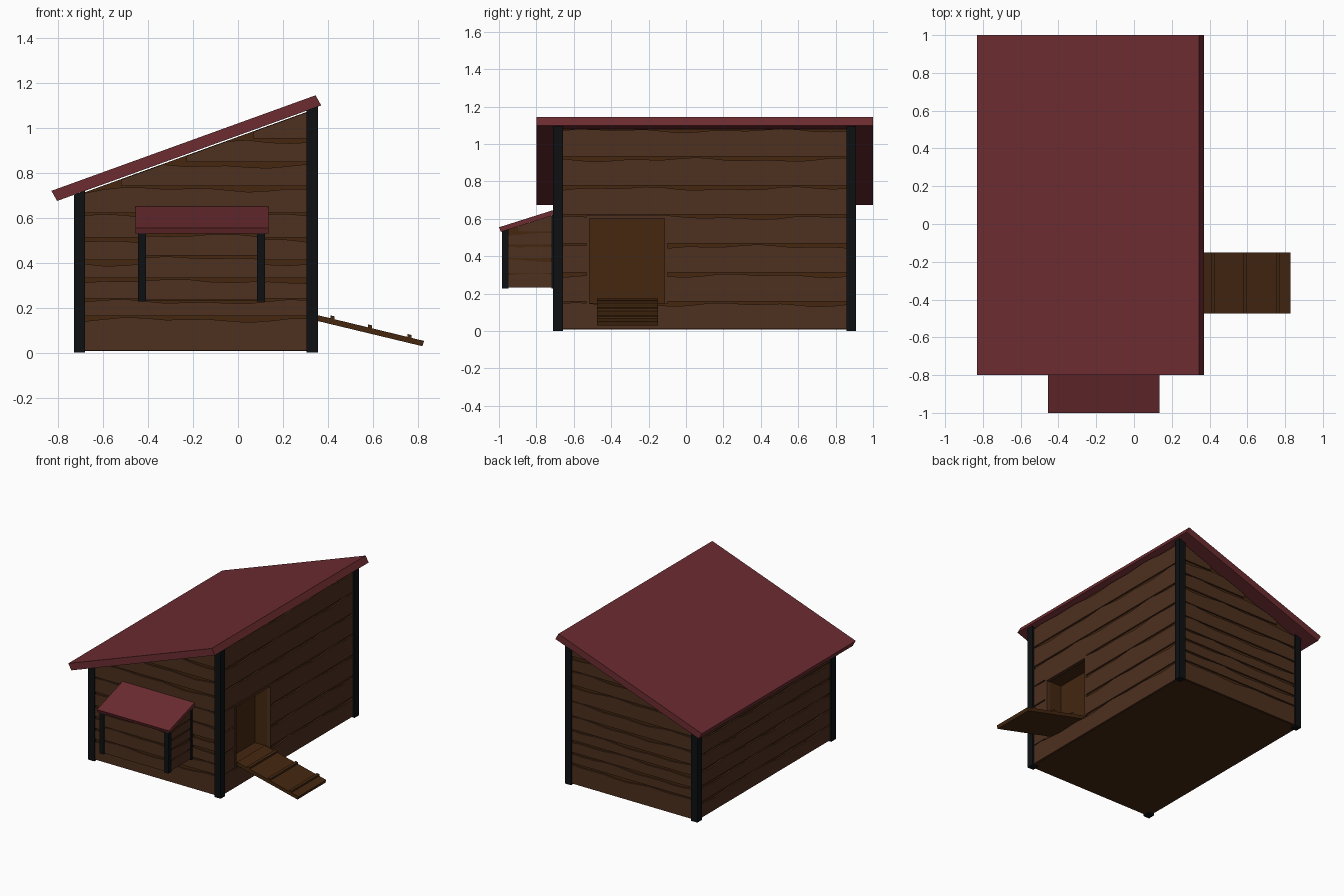
import bpy, bmesh, math, random

if "Cube" in bpy.data.objects:
    bpy.data.objects.remove(bpy.data.objects["Cube"])

random.seed(4)


def material(name, rgb):
    m = bpy.data.materials.new(name)
    m.diffuse_color = (*rgb, 1)
    m.use_nodes = True
    m.node_tree.nodes["Principled BSDF"].inputs["Base Color"].default_value = m.diffuse_color
    return m


ROOF = material("red_roof", (0.15, 0.025, 0.03))
PLANK = material("plank_wood", (0.075, 0.029, 0.013))
DARK = material("dark_wood", (0.058, 0.02, 0.005))
BLACK = material("black_post", (0.004, 0.005, 0.006))


def add_prism(bm, pts, place, d0, d1):
    a = [bm.verts.new(place(u, v, d0)) for u, v in pts]
    b = [bm.verts.new(place(u, v, d1)) for u, v in pts]
    bm.faces.new(a)
    bm.faces.new(b[::-1])
    for i in range(len(pts)):
        j = (i + 1) % len(pts)
        bm.faces.new((a[j], a[i], b[i], b[j]))


def finish(bm, name, mat):
    bmesh.ops.recalc_face_normals(bm, faces=bm.faces)
    me = bpy.data.meshes.new(name)
    bm.to_mesh(me)
    bm.free()
    me.materials.append(mat)
    ob = bpy.data.objects.new(name, me)
    bpy.context.collection.objects.link(ob)


def prisms(name, mat, place, parts):
    bm = bmesh.new()
    for pts, d0, d1 in parts:
        add_prism(bm, pts, place, d0, d1)
    finish(bm, name, mat)


def xz(u, v, d):
    return (u, d, v)


def yz(u, v, d):
    return (d, u, v)


def rect(u0, u1, v0, v1):
    return [(u0, v0), (u1, v0), (u1, v1), (u0, v1)]


def eave(x):
    return 0.702 + 0.362 * (x + 0.73)


def nest_eave(y):
    return 0.53 + 0.318 * (y + 0.99)


# wavy boards standing proud of a wall; each row is split into the given spans
def boards(name, edges, spans, place, depth, limit, gap=0.022):
    bm = bmesh.new()
    for z0, z1 in zip(edges, edges[1:]):
        for u0, u1 in spans(z0, z1):
            while limit(u0) < z0 + 0.03 and u0 < u1:
                u0 += 0.01
            if u1 - u0 < 0.05:
                continue
            n = max(4, int((u1 - u0) / 0.09))
            p, q = random.uniform(0, 6), random.uniform(0, 6)
            us = [u0 + (u1 - u0) * i / n for i in range(n + 1)]
            low = [(u, z0 + gap * 0.1) for u in us]
            top = [(u, min(limit(u), z1 - gap * (0.6 + 0.3 * math.sin(7 * u + p)
                                                  + 0.25 * math.sin(17 * u + q))))
                   for u in us]
            add_prism(bm, low + top[::-1], place, -0.005, depth)
    finish(bm, name, PLANK)


# house core with a doorway recess in the right wall
X0, X1, Y0, Y1 = -0.71, 0.333, -0.69, 0.89
top = [(X1, eave(X1) - 0.006), (X0, eave(X0) - 0.006)]
solid = [(X0, 0.008), (X1, 0.008)] + top
notch = [(X0, 0.008), (X1, 0.008), (X1, 0.15), (0.215, 0.15),
         (0.215, 0.61), (X1, 0.61)] + top
prisms("house_core", DARK, xz,
       [(solid, Y0, -0.52), (notch, -0.52, -0.11), (solid, -0.11, Y1)])

# sloping main roof
prisms("main_roof", ROOF, xz,
       [([(-0.805, 0.675), (0.37, 1.10), (0.345, 1.145), (-0.83, 0.72)], -0.8, 1.0)])

# corner posts with tops cut to the roof slope
prisms("corner_posts", BLACK, xz,
       [([(x, 0), (x + 0.05, 0), (x + 0.05, eave(x + 0.05)), (x, eave(x))], y, y + 0.053)
        for x in (-0.73, 0.305) for y in (-0.71, 0.857)])

# wall boards
gable_edges = [0.008, 0.16, 0.24, 0.33, 0.41, 0.51, 0.62, 0.74, 0.845, 0.95, 1.10]
gable_spans = lambda a, b: [(-0.69, 0.32)]
gable_limit = lambda u: eave(u) - 0.008
boards("front_boards", gable_edges, gable_spans,
       lambda u, v, d: (u, Y0 - d, v), 0.011, gable_limit)
boards("back_boards", gable_edges, gable_spans,
       lambda u, v, d: (u, Y1 + d, v), 0.011, gable_limit)
boards("left_boards", [0.008 + 0.1165 * i for i in range(7)], lambda a, b: [(-0.67, 0.87)],
       lambda u, v, d: (X0 - d, u, v), 0.011, lambda u: 0.705)


def right_spans(a, b):
    if a > 0.1 and b < 0.65:
        return [(-0.67, -0.532), (-0.1, 0.87)]
    return [(-0.67, 0.87)]


boards("right_boards", [0.008] + [0.155 * i for i in range(1, 8)], right_spans,
       lambda u, v, d: (X1 + d, u, v), 0.011, lambda u: 1.082)

# door frame
prisms("door_frame", PLANK, yz,
       [(rect(-0.532, -0.515, 0.145, 0.62), 0.32, 0.347),
        (rect(-0.115, -0.1, 0.145, 0.62), 0.32, 0.347),
        (rect(-0.515, -0.115, 0.603, 0.62), 0.32, 0.347)])

# ramp with cross slats
slope = -0.115 / 0.475


def ramp_z(x):
    return 0.168 + slope * (x - 0.35)


def slat(x):
    a, b = x - 0.009, x + 0.009
    return [(a, ramp_z(a) - 0.004), (b, ramp_z(b) - 0.004),
            (b, ramp_z(b) + 0.013), (a, ramp_z(a) + 0.013)]


prisms("ramp", DARK, xz,
       [([(0.325, 0.148), (0.82, 0.029), (0.828, ramp_z(0.828)), (0.325, ramp_z(0.325))],
         -0.475, -0.15)])
prisms("ramp_slats", DARK, xz, [(slat(x), -0.475, -0.15) for x in (0.42, 0.587, 0.762)])

# nest box on the front
NX0, NX1, NY = -0.433, 0.108, -0.97
prisms("nest_core", DARK, yz,
       [([(NY, 0.232), (-0.68, 0.232), (-0.68, nest_eave(-0.68)), (NY, nest_eave(NY))],
         NX0, NX1)])
prisms("nest_roof", ROOF, yz,
       [([(-0.99, 0.53), (-0.66, 0.635), (-0.668, 0.66), (-1.0, 0.555)], -0.455, 0.135)])
prisms("nest_posts", BLACK, yz,
       [([(y, 0.228), (y + 0.035, 0.228), (y + 0.035, nest_eave(y + 0.035)),
          (y, nest_eave(y))], x, x + 0.035)
        for x in (-0.445, 0.085) for y in (-0.985, -0.72)])
nest_edges = [0.232, 0.33, 0.43, 0.53]
boards("nest_front_boards", nest_edges, lambda a, b: [(-0.42, 0.095)],
       lambda u, v, d: (u, NY - d, v), 0.008, lambda u: 0.53, 0.018)
side_edges = [0.232, 0.31, 0.39, 0.46, 0.53, 0.63]
side_spans = lambda a, b: [(-0.955, -0.69)]
boards("nest_right_boards", side_edges, side_spans,
       lambda u, v, d: (NX1 + d, u, v), 0.007, nest_eave, 0.018)
boards("nest_left_boards", side_edges, side_spans,
       lambda u, v, d: (NX0 - d, u, v), 0.007, nest_eave, 0.018)
